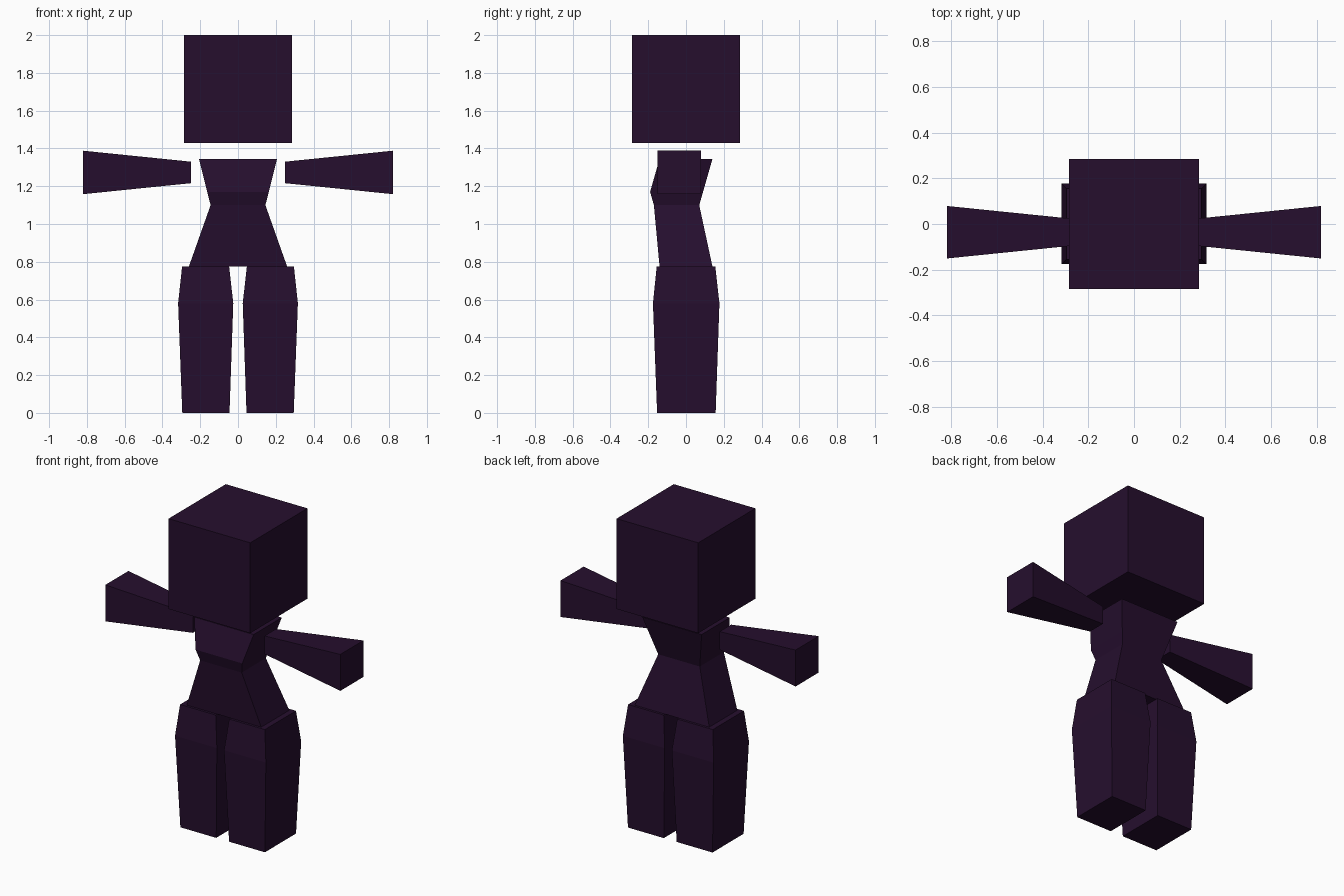
import bpy, bmesh
from mathutils import Vector

if "Cube" in bpy.data.objects:
    bpy.data.objects.remove(bpy.data.objects["Cube"])

purple = bpy.data.materials.new("dark purple")
purple.diffuse_color = (0.019, 0.0045, 0.027, 1)
purple.use_nodes = True
purple.node_tree.nodes["Principled BSDF"].inputs["Base Color"].default_value = purple.diffuse_color


def loft(name, rings):
    """Closed flat-shaded solid through rings of four corners each."""
    bm = bmesh.new()
    loops = [[bm.verts.new(Vector(p)) for p in ring] for ring in rings]
    for a, b in zip(loops, loops[1:]):
        for i in range(4):
            j = (i + 1) % 4
            bm.faces.new((a[i], a[j], b[j], b[i]))
    bm.faces.new(loops[0][::-1])
    bm.faces.new(loops[-1])
    bmesh.ops.recalc_face_normals(bm, faces=bm.faces)
    mesh = bpy.data.meshes.new(name)
    bm.to_mesh(mesh)
    bm.free()
    mesh.materials.append(purple)
    obj = bpy.data.objects.new(name, mesh)
    bpy.context.collection.objects.link(obj)
    return obj


def level(z, x0, x1, y0, y1):
    """Horizontal rectangle at height z."""
    return [(x0, y0, z), (x1, y0, z), (x1, y1, z), (x0, y1, z)]


def upright(x, y, z, h):
    """Square facing along x, with half size h."""
    return [(x, y - h, z - h), (x, y + h, z - h), (x, y + h, z + h), (x, y - h, z + h)]


# Cube head
loft("head", [level(z, -0.285, 0.285, -0.285, 0.285) for z in (1.43, 2.0)])

# Torso: height, half width, front, back
torso = [(0.775, 0.26, -0.14, 0.14), (1.10, 0.145, -0.17, 0.07),
         (1.17, 0.163, -0.19, 0.09), (1.345, 0.207, -0.14, 0.14)]
loft("torso", [level(z, -w, w, f, b) for z, w, f, b in torso])

# Leg: height, inner x, outer x, front, back
leg = [(0, 0.045, 0.295, -0.153, 0.157), (0.58, 0.025, 0.317, -0.175, 0.177),
       (0.775, 0.047, 0.296, -0.155, 0.155)]

for side, s in (("left", -1), ("right", 1)):
    loft(side + "_leg", [level(z, s * i, s * o, f, b) for z, i, o, f, b in leg])
    # Arms flare towards the hand
    loft(side + "_arm", [upright(s * 0.25, -0.036, 1.273, 0.057),
                         upright(s * 0.82, -0.036, 1.273, 0.115)])
